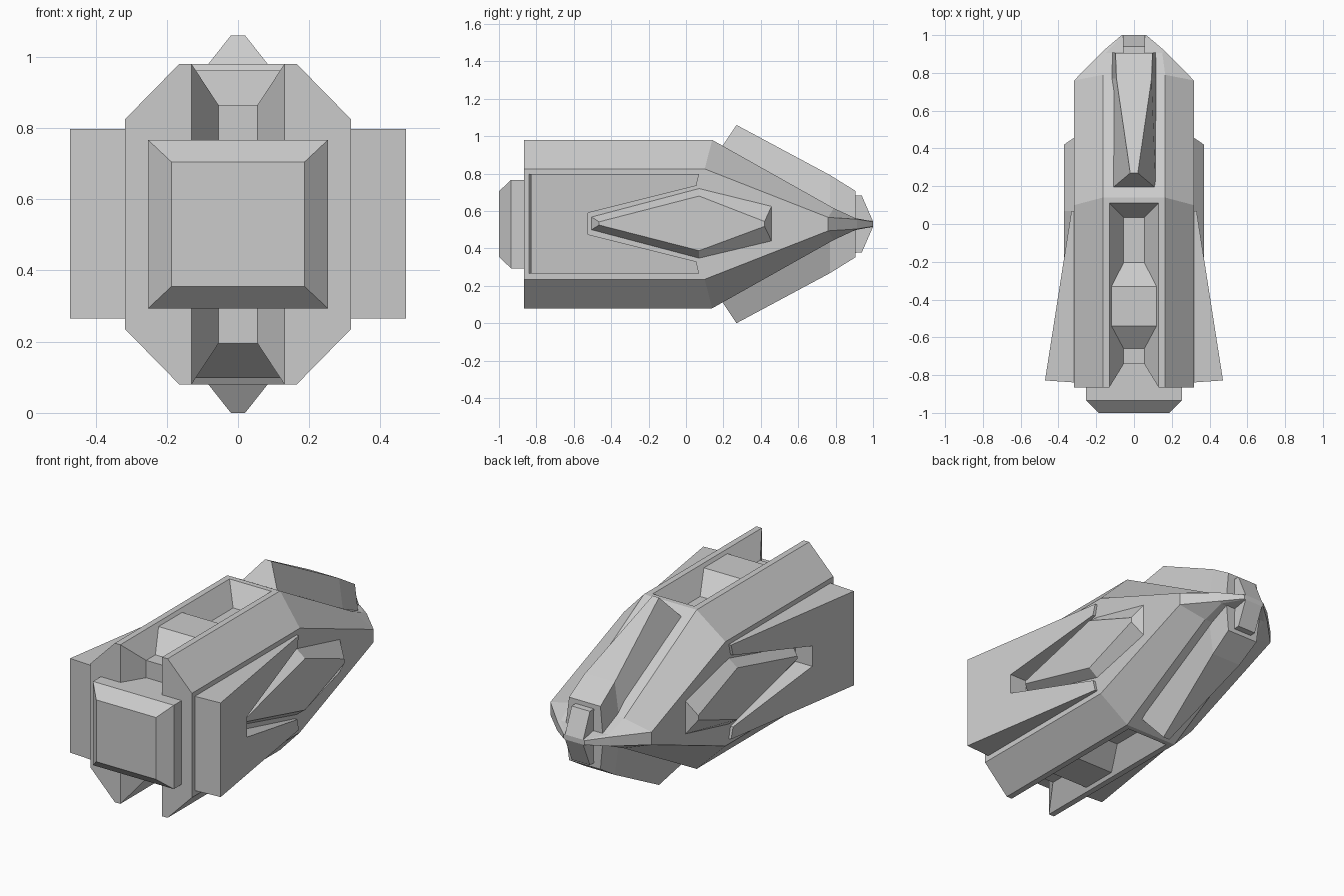
import bpy, bmesh

if "Cube" in bpy.data.objects:
    bpy.data.objects.remove(bpy.data.objects["Cube"])

CZ = 0.53  # height of the horizontal symmetry plane


def loft(name, rings):
    """Skin a list of equal-length point rings and cap both ends."""
    bm = bmesh.new()
    vs = [[bm.verts.new(p) for p in r] for r in rings]
    n = len(rings[0])
    for a, b in zip(vs, vs[1:]):
        for i in range(n):
            j = (i + 1) % n
            bm.faces.new((a[i], a[j], b[j], b[i]))
    bm.faces.new(vs[0])
    bm.faces.new(vs[-1])
    bmesh.ops.recalc_face_normals(bm, faces=bm.faces)
    me = bpy.data.meshes.new(name)
    bm.to_mesh(me)
    bm.free()
    ob = bpy.data.objects.new(name, me)
    bpy.context.collection.objects.link(ob)
    return ob


def cut(target, cutter):
    m = target.modifiers.new("cut", 'BOOLEAN')
    m.operation = 'DIFFERENCE'
    m.solver = 'EXACT'
    m.object = cutter
    bpy.context.view_layer.objects.active = target
    bpy.ops.object.modifier_apply(modifier=m.name)
    bpy.data.objects.remove(cutter)


# Hull: octagonal body tapering to a flat chisel nose
def hull_ring(ys, w, a, yt, tw, h):
    return [(w, ys, CZ - a), (w, ys, CZ + a), (tw, yt, CZ + h), (-tw, yt, CZ + h),
            (-w, ys, CZ + a), (-w, ys, CZ - a), (-tw, yt, CZ - h), (tw, yt, CZ - h)]


hull = loft("hull", [hull_ring(*r) for r in (
    (-0.865, 0.317, 0.295, -0.865, 0.165, 0.45),
    (0.10, 0.317, 0.295, 0.14, 0.165, 0.45),
    (0.76, 0.317, 0.036, 0.79, 0.165, 0.085),
    (0.915, 0.165, 0.026, 0.905, 0.15, 0.032),
    (1.0, 0.065, 0.012, 1.0, 0.06, 0.014))])

# Trenches along the top and bottom, with a raised block in the floor
for s in (1, -1):
    rings = []
    for y, d in ((0.112, 0.452), (0.035, 0.335), (-0.205, 0.335), (-0.33, 0.432),
                 (-0.54, 0.432), (-0.66, 0.335), (-0.9, 0.335)):
        w = 0.055 + (d - 0.335) * 0.66
        rings.append([(-w, y, CZ + s * d), (w, y, CZ + s * d),
                      (0.145, y, CZ + s * 0.472), (-0.145, y, CZ + s * 0.472)])
    cut(hull, loft("trench_cutter", rings))

# Flared vertical slot at the engine end
slot = [(-0.149, -0.895), (0.149, -0.895), (0.055, -0.742), (-0.055, -0.742)]
cut(hull, loft("slot_cutter", [[(x, y, z) for x, y in slot] for z in (-0.2, 1.3)]))

# Engine block with a bevelled end
loft("engine_block", [
    [(sx * w, y, CZ + sz * h) for sx, sz in ((-1, -1), (1, -1), (1, 1), (-1, 1))]
    for y, w, h in ((-0.70, 0.253, 0.237), (-0.935, 0.253, 0.237), (-1.0, 0.187, 0.175))])

# Nose keels above and below
for s, label in ((1, "upper"), (-1, "lower")):
    loft(label + "_nose_keel", [
        [(-b, yb, CZ + s * zb), (b, yb, CZ + s * zb), (t, yt, CZ + s * zt), (-t, yt, CZ + s * zt)]
        for yb, zb, b, yt, zt, t in (
            (0.19, 0.41, 0.115, 0.27, 0.53, 0.02),
            (0.77, 0.07, 0.12, 0.77, 0.262, 0.093),
            (0.91, 0.0, 0.118, 0.905, 0.178, 0.098))])

# Small clamp at the nose tip
clamp = [(0.87, 0.155), (0.94, 0.152), (1.0, 0.014), (1.0, -0.014), (0.94, -0.152), (0.87, -0.155)]
loft("nose_clamp", [[(x, y, CZ + z) for y, z in clamp] for x in (-0.057, 0.057)])

# Side parts, mirrored left and right
wing = [(-0.84, 0.268), (0.07, 0.268), (0.055, 0.205), (-0.525, 0.06),
        (-0.525, -0.055), (0.055, -0.2), (0.07, -0.265), (-0.84, -0.265)]
gem_outer = [(-0.505, 0.038), (0.07, 0.19), (0.457, 0.095), (0.457, -0.09), (0.07, -0.182), (-0.505, -0.03)]
gem_inner = [(-0.465, 0.012), (0.07, 0.15), (0.42, 0.014), (0.42, -0.012), (0.07, -0.142), (-0.465, -0.005)]
for s, side in ((1, "right"), (-1, "left")):
    # Notched plate that thickens toward the engine
    loft(side + "_wing_plate", [
        [(s * 0.30, y, CZ + z) for y, z in wing],
        [(s * (0.331 + (0.07 - y) * 0.154), y + (0.012 if y < -0.8 else 0), CZ + z) for y, z in wing]])
    # Faceted blister in the notch
    loft(side + "_side_blister", [
        [(s * 0.30, y, CZ + z) for y, z in gem_outer],
        [(s * 0.317, y, CZ + z) for y, z in gem_outer],
        [(s * 0.371, y, CZ + z) for y, z in gem_inner]])
